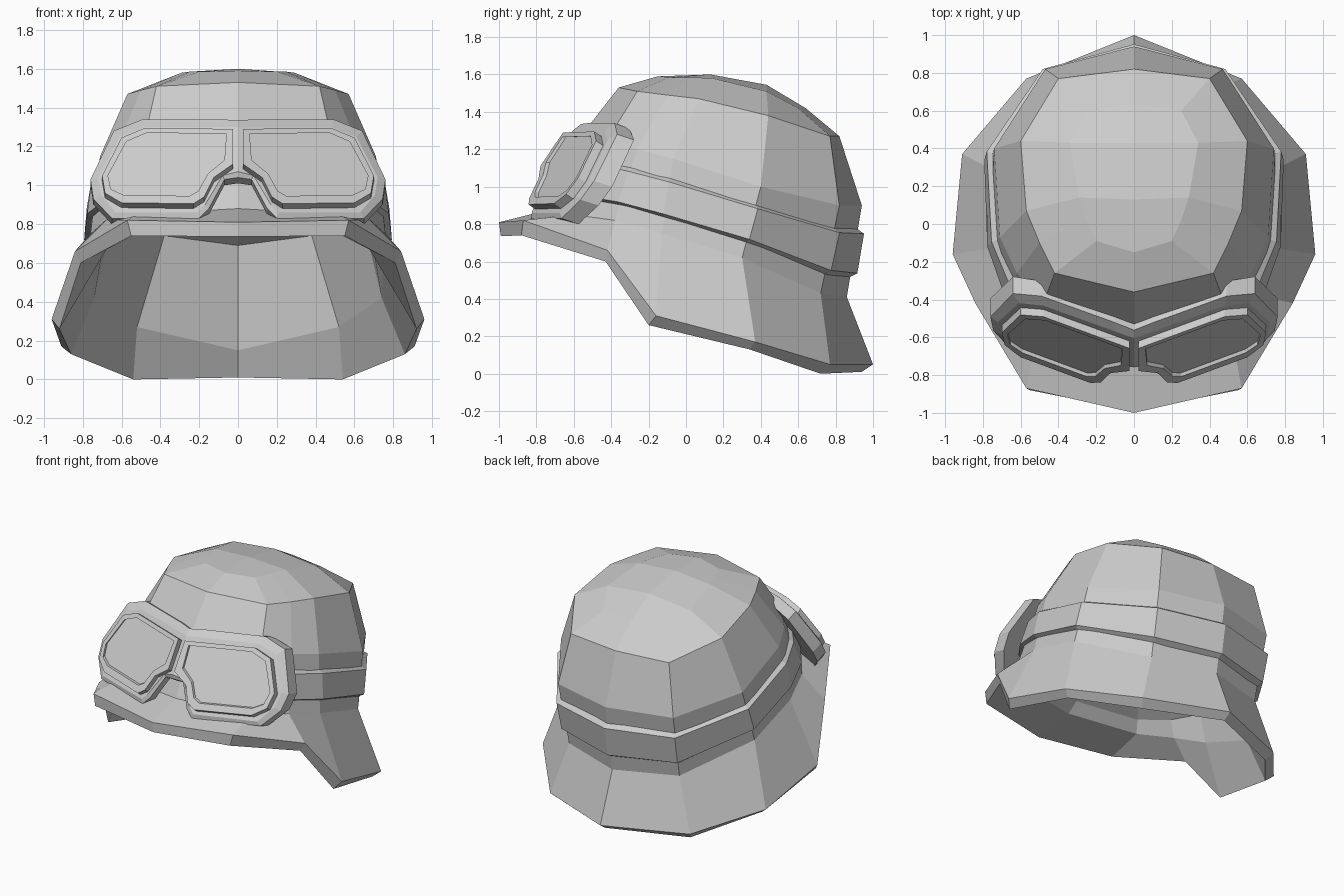
import bpy

if "Cube" in bpy.data.objects:
    bpy.data.objects.remove(bpy.data.objects["Cube"])

# Half rings of the helmet shell, from front centre round the +x side to back centre
cap = [(0, -.15, 1.59), (.2, -.09, 1.585), (.25, .02, 1.585), (.29, .14, 1.58),
       (.34, .43, 1.51), (.25, .6, 1.42), (0, .64, 1.42)]
crown = [(0, -.36, 1.53), (.42, -.26, 1.51), (.5, -.1, 1.49), (.57, .07, 1.47),
         (.6, .44, 1.38), (.4, .77, 1.27), (0, .82, 1.27)]
brow = [(0, -.54, 1.3), (.48, -.42, 1.25), (.62, -.26, 1.2), (.71, -.07, 1.15),
        (.74, .4, 1.0), (.47, .82, .9), (0, .94, .9)]
neck = [(0, -.72, .88), (.52, -.6, .85), (.68, -.38, .82), (.76, -.13, .75),
        (.77, .3, .62), (.45, .72, .43), (0, .86, .41)]
rim = [(0, -1, .81), (.57, -.87, .82), (.84, -.42, .66), (.96, -.16, .31),
       (.91, .37, .17), (.57, .77, .05), (0, 1, .05)]
rim_lower = [(0, -.99, .735), (.55, -.88, .74), (.81, -.43, .6), (.92, -.2, .26),
             (.86, .34, .13), (.54, .72, 0), (0, .94, .01)]
inner_neck = [(0, -.68, .78), (.5, -.57, .76), (.66, -.37, .7), (.75, -.15, .6),
              (.74, .29, .42), (.52, .66, .27), (0, .85, .15)]
ceiling = [(0, -.6, .84), (.45, -.5, .82), (.6, -.33, .8), (.68, -.12, .78),
           (.66, .29, .76), (.38, .68, .74), (0, .8, .69)]
ridge = [(0, .13, 1.6), (0, .43, 1.545)]

# Goggle outlines in the front view (x, z), right half
pad_outline = [(0, 1.335), (.1, 1.34), (.49, 1.34), (.64, 1.28), (.76, 1.03), (.745, .93),
               (.65, .83), (.2, .83), (.15, .88), (.07, 1.03), (0, 1.04)]
pad_front = [(0, 1.3), (.1, 1.3), (.48, 1.3), (.61, 1.25), (.72, 1.04), (.705, .95),
             (.63, .86), (.21, .86), (.17, .9), (.08, 1.05), (0, 1.07)]
frame_outer = [(.025, 1.29), (.48, 1.295), (.6, 1.245), (.7, 1.05), (.685, .96),
               (.6, .91), (.23, .905), (.175, .94), (.125, 1.04), (.025, 1.11)]
frame_inner = [(.06, 1.265), (.47, 1.27), (.575, 1.225), (.67, 1.05), (.655, .98),
               (.59, .95), (.25, .945), (.205, .97), (.155, 1.06), (.07, 1.13)]


def loft(contours, closed=False):
    """Vertices and quads joining contours that have the same point count."""
    n = len(contours[0])
    verts = [p for c in contours for p in c]
    faces = []
    for r in range(len(contours) - 1):
        for i in range(n if closed else n - 1):
            j = (i + 1) % n
            faces.append(((r + 1) * n + i, (r + 1) * n + j, r * n + j, r * n + i))
    return verts, faces


def build(name, verts, faces):
    """Mesh half mirrored across x."""
    me = bpy.data.meshes.new(name)
    me.from_pydata(verts, [], faces)
    ob = bpy.data.objects.new(name, me)
    bpy.context.collection.objects.link(ob)
    m = ob.modifiers.new("mirror", 'MIRROR')
    m.use_axis[0] = True
    m.use_clip = True
    m.merge_threshold = .001
    return ob


def strap_line(t, s):
    """Line around the dome between brow and neck, pushed outward by s."""
    return [tuple((p + (q - p) * t) * k for p, q, k in zip(u, v, (s, s, 1)))
            for u, v in zip(brow[1:], neck[1:])]


def on_goggles(outline, depth, wrap=0, drop=0):
    """Place an outline on the tilted, swept-back goggle plane."""
    return [(x, -.66 + .36 * x + .67 * (z - 1.3) + depth + wrap * x, z - drop)
            for x, z in outline]


# Helmet shell: dome, peak, neck guard and shallow domed lining
lining_top = [(x * .55, y * .55 + .04, .95) for x, y, z in ceiling]
verts, faces = loft([cap, crown, brow, neck, rim, rim_lower, inner_neck, ceiling, lining_top])
n = len(verts)
faces += [(0, 1, 2, 3, n), (n, 3, 4, n + 1), (n + 1, 4, 5, 6), tuple(range(n - 1, n - 8, -1))]
build("helmet_shell", verts + ridge, faces)

# Strap around the back of the dome, with sloped edges
build("goggle_strap", *loft([strap_line(.25, .99), strap_line(.31, 1.04),
                             strap_line(.74, 1.04), strap_line(.79, .99)]))

# Padded goggle body with chamfered front edge
n = len(pad_outline)
verts, faces = loft([on_goggles(pad_outline, .12, .07, .03), on_goggles(pad_outline, .075),
                     on_goggles(pad_front, .055)])
faces += [tuple(range(n))[::-1], tuple(range(2 * n, 3 * n))]
build("goggle_body", verts, [f[::-1] for f in faces])

# Raised lens frames, walls square to the tilted lens plane
build("lens_frame", *loft([on_goggles(frame_inner, .025), on_goggles(frame_inner, 0),
                           on_goggles(frame_outer, 0),
                           on_goggles(frame_outer, .045, 0, .03)], True))

# Lenses set slightly back in the frames
build("lens", on_goggles(frame_inner, .02), [tuple(range(len(frame_inner)))[::-1]])
